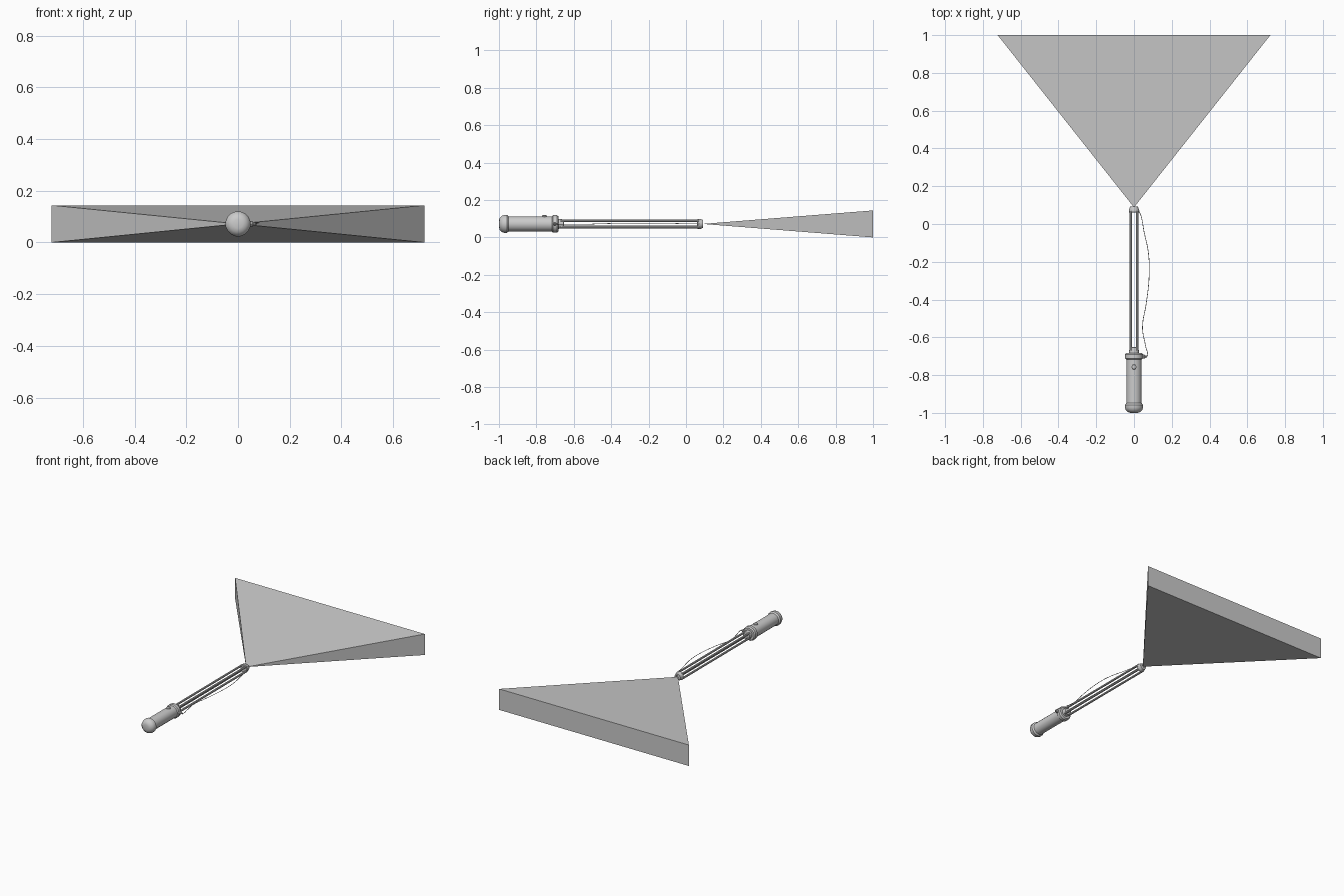
import bpy, bmesh, math
from mathutils import Vector

if "Cube" in bpy.data.objects:
    bpy.data.objects.remove(bpy.data.objects["Cube"])

ZC = 0.072  # height of the main axis


def finish(name, bm, smooth=True):
    bmesh.ops.recalc_face_normals(bm, faces=bm.faces)
    me = bpy.data.meshes.new(name)
    bm.to_mesh(me)
    bm.free()
    ob = bpy.data.objects.new(name, me)
    bpy.context.collection.objects.link(ob)
    if smooth:
        bpy.context.view_layer.objects.active = ob
        ob.select_set(True)
        bpy.ops.object.shade_smooth_by_angle(angle=math.radians(35))
        ob.select_set(False)
    return ob


def lathe(name, profile, n=16, origin=(0, 0, ZC), axis='Y'):
    """Revolve (position, radius) points around an axis through origin, capped."""
    bm = bmesh.new()
    o = Vector(origin)
    rings = []
    for p, r in profile:
        ring = []
        for i in range(n):
            a = 2 * math.pi * (i + 0.5) / n
            c, s = r * math.cos(a), r * math.sin(a)
            v = {'Y': (c, p, s), 'Z': (c, s, p), 'X': (p, c, s)}[axis]
            ring.append(bm.verts.new(o + Vector(v)))
        rings.append(ring)
    for a, b in zip(rings, rings[1:]):
        for i in range(n):
            j = (i + 1) % n
            bm.faces.new((a[i], a[j], b[j], b[i]))
    bm.faces.new(rings[0])
    bm.faces.new(rings[-1])
    return finish(name, bm)


# Handle with rounded pommel and front collar
lathe("handle", [(-1.0, 0.018), (-0.996, 0.032), (-0.985, 0.044), (-0.972, 0.049),
                 (-0.957, 0.049), (-0.948, 0.041), (-0.717, 0.041), (-0.711, 0.048),
                 (-0.690, 0.048), (-0.682, 0.041), (-0.682, 0.030)])

# Socket holding the rods
lathe("rod_socket", [(-0.69, 0.027), (-0.655, 0.025), (-0.652, 0.020)])

# Four parallel rods
for sx in (-1, 1):
    for sz in (-1, 1):
        lathe("rod", [(-0.67, 0.0068), (0.07, 0.0068)], 10,
              (sx * 0.0165, 0, ZC + sz * 0.0165))

# Tip cap and nozzle
lathe("tip_cap", [(0.060, 0.023), (0.063, 0.027), (0.078, 0.027),
                  (0.086, 0.023), (0.092, 0.022), (0.092, 0.012), (0.086, 0.009)])

# Push button on top of the handle
lathe("button", [(0.036, 0.014), (0.043, 0.014), (0.046, 0.011), (0.047, 0.005)], 12,
      (0, -0.757, ZC), 'Z')

# Cable plug on the side of the collar
lathe("cable_plug", [(0.040, 0.011), (0.056, 0.011), (0.060, 0.006), (0.068, 0.005)], 10,
      (0, -0.702, ZC), 'X')

# Thin loose cable from plug to tip
path = [(0.062, -0.705, ZC), (0.070, -0.70, ZC), (0.060, -0.64, ZC - 0.002),
        (0.045, -0.55, ZC - 0.002), (0.065, -0.42, ZC + 0.002), (0.080, -0.28, ZC + 0.004),
        (0.076, -0.15, ZC + 0.004), (0.053, -0.04, ZC + 0.002), (0.038, 0.04, ZC),
        (0.024, 0.075, ZC)]
cu = bpy.data.curves.new("cable", 'CURVE')
cu.dimensions = '3D'
cu.bevel_depth = 0.0017
cu.bevel_resolution = 1
cu.resolution_u = 6
cu.use_fill_caps = True
sp = cu.splines.new('BEZIER')
sp.bezier_points.add(len(path) - 1)
for bp, co in zip(sp.bezier_points, path):
    bp.co = co
    bp.handle_left_type = bp.handle_right_type = 'AUTO'
bpy.context.collection.objects.link(bpy.data.objects.new("cable", cu))

# Flat-sided fan beam spreading from the tip
bm = bmesh.new()
apex = bm.verts.new((0, 0.088, ZC))
base = [bm.verts.new((x, 1.0, z)) for x, z in
        ((-0.722, 0), (0.722, 0), (0.722, 0.144), (-0.722, 0.144))]
bm.faces.new(base)
for i in range(4):
    bm.faces.new((apex, base[i], base[(i + 1) % 4]))
finish("beam", bm, smooth=False)
